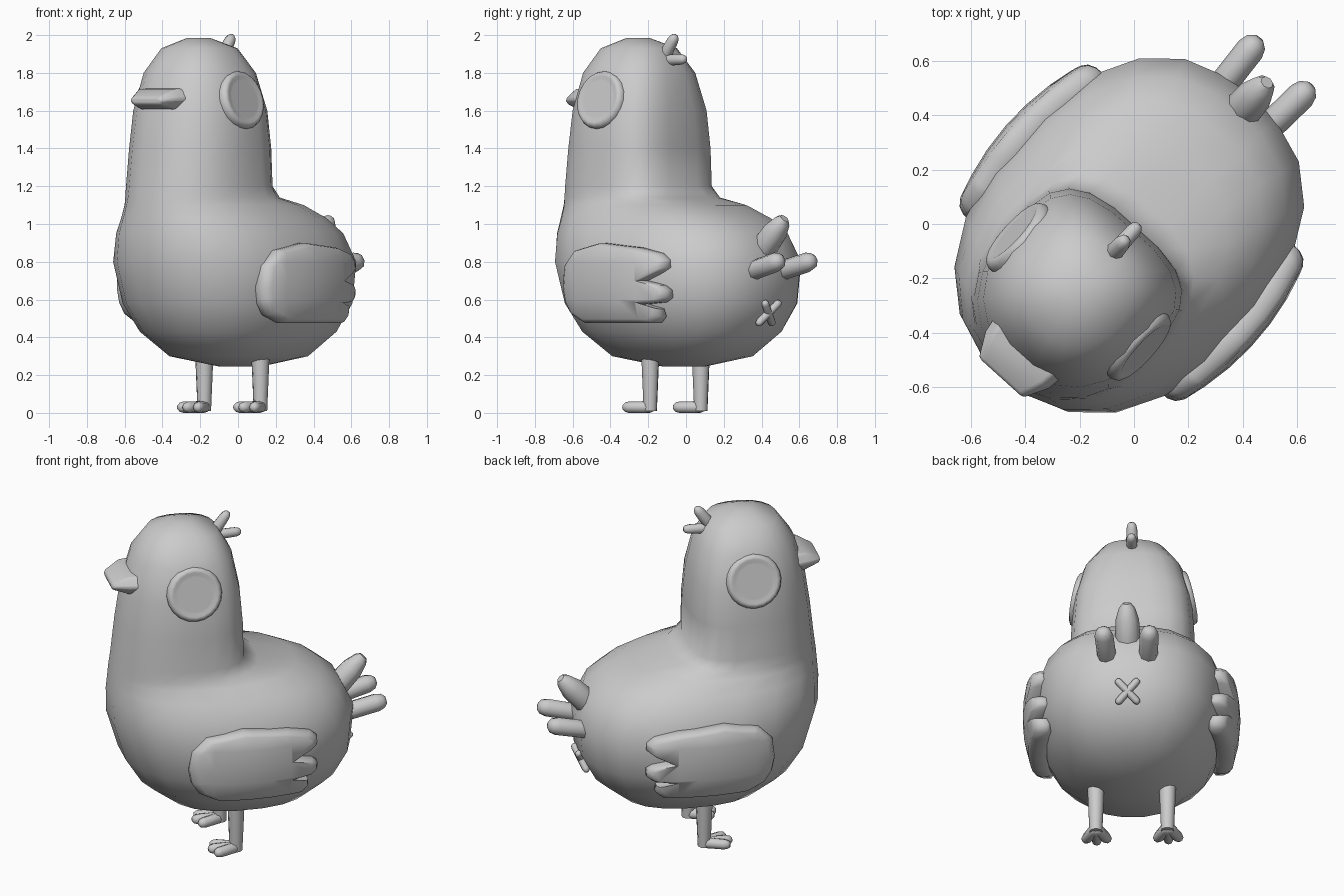
import bpy, bmesh, math
from mathutils import Matrix, Vector

cube = bpy.data.objects.get("Cube")
if cube:
    bpy.data.objects.remove(cube, do_unlink=True)

grey = bpy.data.materials.new("plain_grey")
grey.use_nodes = True
grey.diffuse_color = (0.6, 0.6, 0.6, 1)
grey.node_tree.nodes["Principled BSDF"].inputs["Base Color"].default_value = (0.6, 0.6, 0.6, 1)

# The bird is built facing -y, then turned as a whole
TURN = Matrix.Translation((0.011, -0.01, 0)) @ Matrix.Rotation(math.radians(-42), 4, 'Z')


def finish(name, bm, angle=50, bevel=0):
    bmesh.ops.recalc_face_normals(bm, faces=bm.faces)
    mesh = bpy.data.meshes.new(name)
    bm.to_mesh(mesh)
    bm.free()
    mesh.transform(TURN)
    mesh.materials.append(grey)
    obj = bpy.data.objects.new(name, mesh)
    bpy.context.collection.objects.link(obj)
    bpy.ops.object.select_all(action='DESELECT')
    obj.select_set(True)
    bpy.context.view_layer.objects.active = obj
    if bevel:
        mod = obj.modifiers.new("rounding", 'BEVEL')
        mod.width, mod.segments = bevel, 2
    bpy.ops.object.shade_smooth_by_angle(angle=math.radians(angle))


def loft(bm, rings):
    """Skin a list of point rings and cap both ends."""
    loops = [[bm.verts.new(p) for p in ring] for ring in rings]
    n = len(loops[0])
    for a, b in zip(loops, loops[1:]):
        for i in range(n):
            j = (i + 1) % n
            bm.faces.new((a[i], a[j], b[j], b[i]))
    bm.faces.new(loops[0])
    bm.faces.new(loops[-1])


def lathe(bm, start, end, profile, sides=8):
    """Turn (position, radius) pairs about the line from start to end."""
    start, end = Vector(start), Vector(end)
    axis = end - start
    rot = axis.to_track_quat('Z', 'Y')
    loft(bm, [[start + axis * t + rot @ Vector(
        (r * math.cos(k * math.tau / sides), r * math.sin(k * math.tau / sides), 0))
        for k in range(sides)] for t, r in profile])


def rod(bm, start, end, r, taper=1.0):
    length = (Vector(end) - Vector(start)).length
    e = min(0.35, r / length)
    lathe(bm, start, end, [(0, r * .45), (e * .35, r * .85), (e, r),
                           (1 - e, r * taper), (1 - e * .35, r * .8 * taper), (1, r * .4 * taper)])


# Body, neck and head: height, widest y, half width, front y, back y, back squareness
SECTIONS = [
    (.246, .0, .10, -.12, .12, 2.2), (.30, -.02, .31, -.41, .38, 2.4),
    (.43, -.03, .44, -.58, .54, 2.4), (.58, -.036, .52, -.675, .62, 2.4),
    (.8, -.053, .545, -.742, .64, 2.4), (.95, -.09, .50, -.746, .565, 2.4),
    (1.03, -.13, .445, -.74, .465, 2.4), (1.1, -.21, .39, -.735, .31, 2.4),
    (1.14, -.28, .365, -.73, .09, 2.6), (1.2, -.31, .355, -.722, 0, 3.2),
    (1.4, -.31, .345, -.70, -.002, 3.2), (1.6, -.315, .33, -.67, -.018, 3.1),
    (1.8, -.32, .28, -.612, -.056, 2.7), (1.93, -.325, .19, -.52, -.13, 2.4),
    (1.985, -.325, .06, -.385, -.265, 2)]


def squircle(z, mid, a, front, back, square, sides=20):
    ring = []
    for k in range(sides):
        t = (k + .5) * math.tau / sides
        s, q = math.sin(t), math.cos(t)
        p = 2 / (square if s > 0 else 2.25)
        reach = back - mid if s > 0 else mid - front
        ring.append((a * math.copysign(abs(q) ** p, q),
                     mid + reach * math.copysign(abs(s) ** p, s), z))
    return ring


bm = bmesh.new()
loft(bm, [squircle(*s) for s in SECTIONS])
finish("body", bm, 80)

# Beak: six-sided wedge, half width and bottom/top heights per section
bm = bmesh.new()
loft(bm, [[(-w, y, (lo + hi) / 2), (-w * .75, y, lo), (w * .75, y, lo),
           (w, y, (lo + hi) / 2), (w * .8, y, hi), (-w * .8, y, hi)]
          for y, w, lo, hi in ((-.54, .18, 1.6, 1.72), (-.66, .16, 1.608, 1.715),
                               (-.748, .115, 1.632, 1.672))])
finish("beak", bm, 50, .012)

# Wing outline (y, z) and its rounded edge as (depth, scale) steps
WING = [(-.395, .66), (-.38, .78), (-.3, .86), (-.1, .9), (.16, .875), (.29, .845),
        (.333, .81), (.335, .77), (.3, .745), (.2, .70), (.305, .676), (.335, .65),
        (.335, .61), (.305, .586), (.19, .575), (.28, .55), (.285, .51), (.25, .475),
        (-.24, .475), (-.34, .52), (-.38, .58)]
WING_EDGE = ((-.1, .93), (-.075, 1), (-.035, 1), (-.01, .965), (0, .9))

for side, s in (("left", 1), ("right", -1)):
    # Wing: scalloped plate wrapped around the flank
    bm = bmesh.new()
    loft(bm, [[(x, -.03 + (y + .03) * f, .69 + (z - .69) * f) for y, z in WING] for x, f in WING_EDGE])
    cuts = [((0, -.27 + k * .11, 0), (0, 1, 0)) for k in range(5)]
    cuts += [((0, 0, z), (0, 0, 1)) for z in (.6, .7, .8)]
    for co, no in cuts:
        bmesh.ops.bisect_plane(bm, geom=bm.verts[:] + bm.edges[:] + bm.faces[:],
                               plane_co=co, plane_no=no)
    for v in bm.verts:
        v.co.x = s * (v.co.x + .608 - .5 * (v.co.y + .03) ** 2 - .7 * (v.co.z - .71) ** 2)
    finish(side + "_wing", bm, 60)

    # Eye: low rimmed disc leaning with the head
    bm = bmesh.new()
    lathe(bm, (s * .22, -.322, 1.637), (s * .327, -.322, 1.663),
          [(0, .15), (.55, .157), (.78, .157), (.94, .149), (1, .137), (1, .128),
           (.965, .112), (.965, .1)], 20)
    finish(side + "_eye", bm, 40)

    # Leg and three-toed foot
    bm = bmesh.new()
    lathe(bm, (s * .2, -.061, .01), (s * .2, -.061, .34), [(0, .036), (.15, .038), (1, .05)], 10)
    finish(side + "_leg", bm)
    bm = bmesh.new()
    for a in (-25, 0, 25):
        d = Vector((math.sin(math.radians(a)), -math.cos(math.radians(a)), 0))
        base = Vector((s * .2, -.05, .03))
        rod(bm, base, base + d * (.17 if a == 0 else .16), .032, .95)
    for v in bm.verts:
        v.co.z = max(v.co.z, 0)
    finish(side + "_foot", bm)

    # Outer tail feather
    bm = bmesh.new()
    rod(bm, (s * .11, .52, .735), (s * .13, .815, .81), .053)
    finish(side + "_tail_feather", bm)

# Upper tail feather
bm = bmesh.new()
lathe(bm, (0, .50, .80), (0, .715, 1.03),
      [(0, .05), (.2, .073), (.7, .066), (.92, .045), (1, .025)])
finish("upper_tail_feather", bm)

# Head tuft
bm = bmesh.new()
rod(bm, (0, -.16, 1.86), (0, -.06, 2.0), .035, .85)
rod(bm, (0, -.18, 1.865), (0, .012, 1.873), .031, .9)
finish("head_tuft", bm)

# Crossed mark below the tail
bm = bmesh.new()
for s in (1, -1):
    rod(bm, (s * .062, .628, .59), (-s * .062, .575, .466), .021)
finish("rear_cross", bm)
